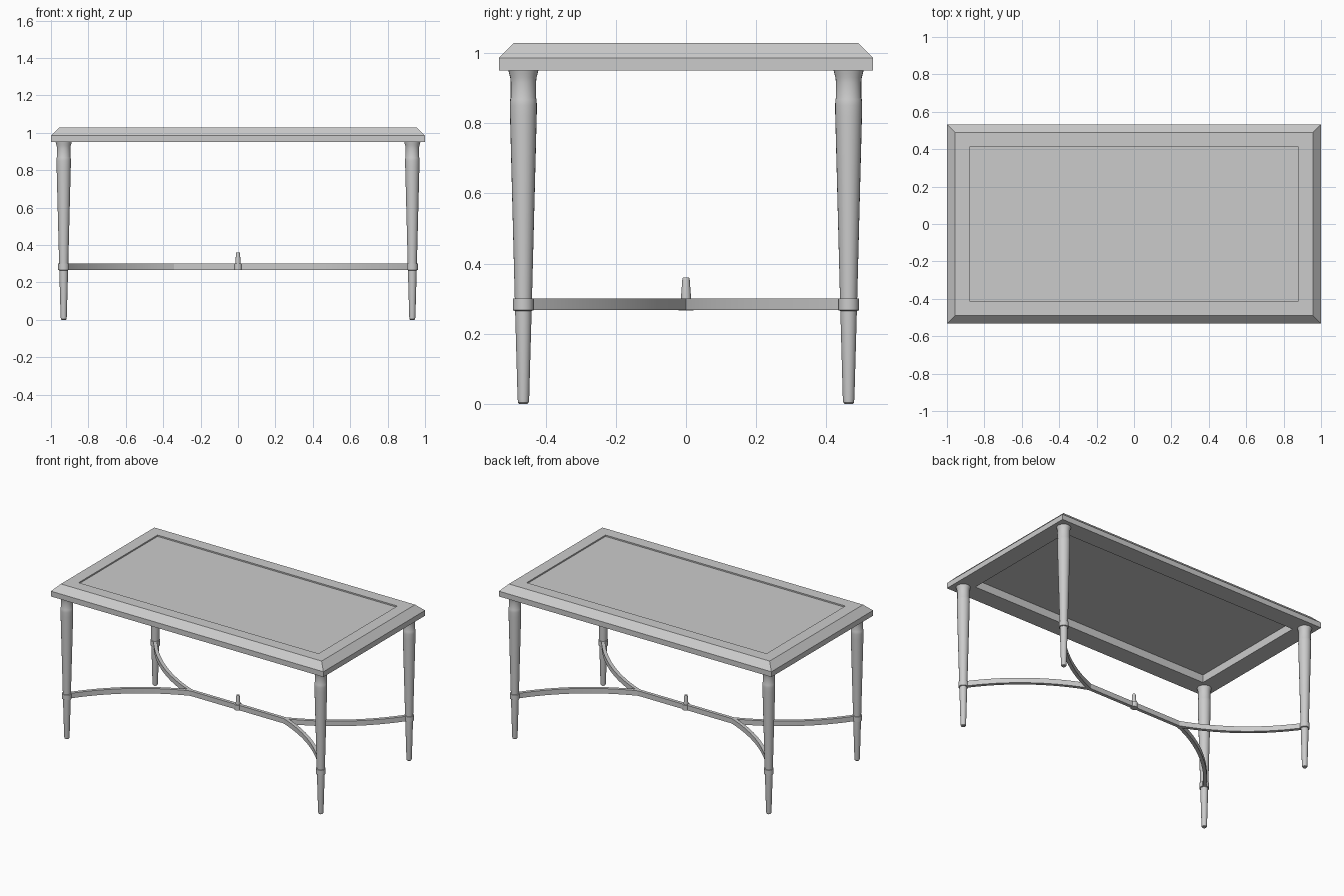
import bpy, bmesh, math
from mathutils import Vector

if "Cube" in bpy.data.objects:
    bpy.data.objects.remove(bpy.data.objects["Cube"])


def make_object(name, verts, faces, smooth=False):
    mesh = bpy.data.meshes.new(name)
    mesh.from_pydata(verts, [], faces)
    bm = bmesh.new()
    bm.from_mesh(mesh)
    bmesh.ops.recalc_face_normals(bm, faces=bm.faces)
    bm.to_mesh(mesh)
    bm.free()
    obj = bpy.data.objects.new(name, mesh)
    bpy.context.collection.objects.link(obj)
    if smooth:
        bpy.ops.object.select_all(action='DESELECT')
        obj.select_set(True)
        bpy.context.view_layer.objects.active = obj
        bpy.ops.object.shade_smooth_by_angle(angle=math.radians(35))
    return obj


def lathe(name, profile, x, y, n=24):
    # revolve (radius, z) points around a vertical axis, with capped ends
    verts = [(x + r * math.cos(2 * math.pi * i / n), y + r * math.sin(2 * math.pi * i / n), z)
             for r, z in profile for i in range(n)]
    faces = [(k * n + i, k * n + (i + 1) % n, (k + 1) * n + (i + 1) % n, (k + 1) * n + i)
             for k in range(len(profile) - 1) for i in range(n)]
    faces += [tuple(range(n)), tuple(range(len(verts) - n, len(verts)))]
    return make_object(name, verts, faces, True)


def flat_bar(name, path, width, z0, z1):
    # sweep a rectangular section along a plan path
    verts = []
    for i, p in enumerate(path):
        t = (path[min(i + 1, len(path) - 1)] - path[max(i - 1, 0)]).normalized()
        s = Vector((-t.y, t.x)) * width / 2
        a, b = p - s, p + s
        verts += [(a.x, a.y, z0), (b.x, b.y, z0), (b.x, b.y, z1), (a.x, a.y, z1)]
    m = len(path)
    faces = [(4 * i + k, 4 * i + (k + 1) % 4, 4 * i + 4 + (k + 1) % 4, 4 * i + 4 + k)
             for i in range(m - 1) for k in range(4)]
    faces += [(0, 1, 2, 3), tuple(range(4 * m - 4, 4 * m))]
    return make_object(name, verts, faces, True)


# Table top frame: mitred moulding with bevelled outer edge (inset, z)
HX, HY = 1.0, 0.533
section = [(0, .95), (0, .985), (.043, 1.028), (.12, 1.028), (.12, .95)]
ns = len(section)
corners = [(-1, -1), (1, -1), (1, 1), (-1, 1)]
verts = [(sx * (HX - d), sy * (HY - d), z) for sx, sy in corners for d, z in section]
faces = [(c * ns + k, c * ns + (k + 1) % ns,
          ((c + 1) % 4) * ns + (k + 1) % ns, ((c + 1) % 4) * ns + k)
         for c in range(4) for k in range(ns)]
make_object("top_frame", verts, faces)

# Slightly recessed panel inside the frame
bpy.ops.mesh.primitive_cube_add(size=1, location=(0, 0, 1.01))
panel = bpy.context.object
panel.name = "top_panel"
panel.scale = (2 * (HX - .12), 2 * (HY - .12), .018)

# Turned legs with a collar at stretcher height
LX, LY = 0.932, 0.463
leg_profile = [(.011, 0), (.015, .004), (.0165, .015), (.0235, .265), (.0295, .267),
               (.0295, .3), (.0245, .301), (.038, .82), (.0385, .85), (.0375, .868),
               (.036, .872), (.036, .915), (.0375, .93), (.041, .942), (.043, .951)]

# Curved arms from the centre bar out to each leg
Z0, Z1, BAR_W, JX = .267, .300, .022, .345
start, end = Vector((JX, 0)), Vector((LX, LY))
chord = end - start
normal = Vector((chord.y, -chord.x)).normalized()
sag = .055
radius = (chord.length ** 2 / 4 + sag ** 2) / (2 * sag)
half = math.asin(chord.length / 2 / radius)
arc = []
for i in range(17):
    a = -half + 2 * half * i / 16
    arc.append((start + end) / 2 + chord.normalized() * radius * math.sin(a)
               + normal * (radius * math.cos(a) - radius + sag))

for sx, sy in corners:
    tag = ("front" if sy < 0 else "back") + ("_left" if sx < 0 else "_right")
    lathe(tag + "_leg", leg_profile, sx * LX, sy * LY)
    flat_bar(tag + "_stretcher", [Vector((p.x * sx, p.y * sy)) for p in arc], BAR_W, Z0, Z1)

# Centre bar and finial
flat_bar("centre_stretcher", [Vector((-JX - .01, 0)), Vector((JX + .01, 0))], BAR_W, Z0, Z1)
lathe("centre_collar", [(.022, Z0 - .001), (.022, Z1 + .001)], 0, 0)
lathe("finial", [(.0145, Z1 - .005), (.0145, Z1 + .002), (.0105, .355), (.009, .36)], 0, 0)
